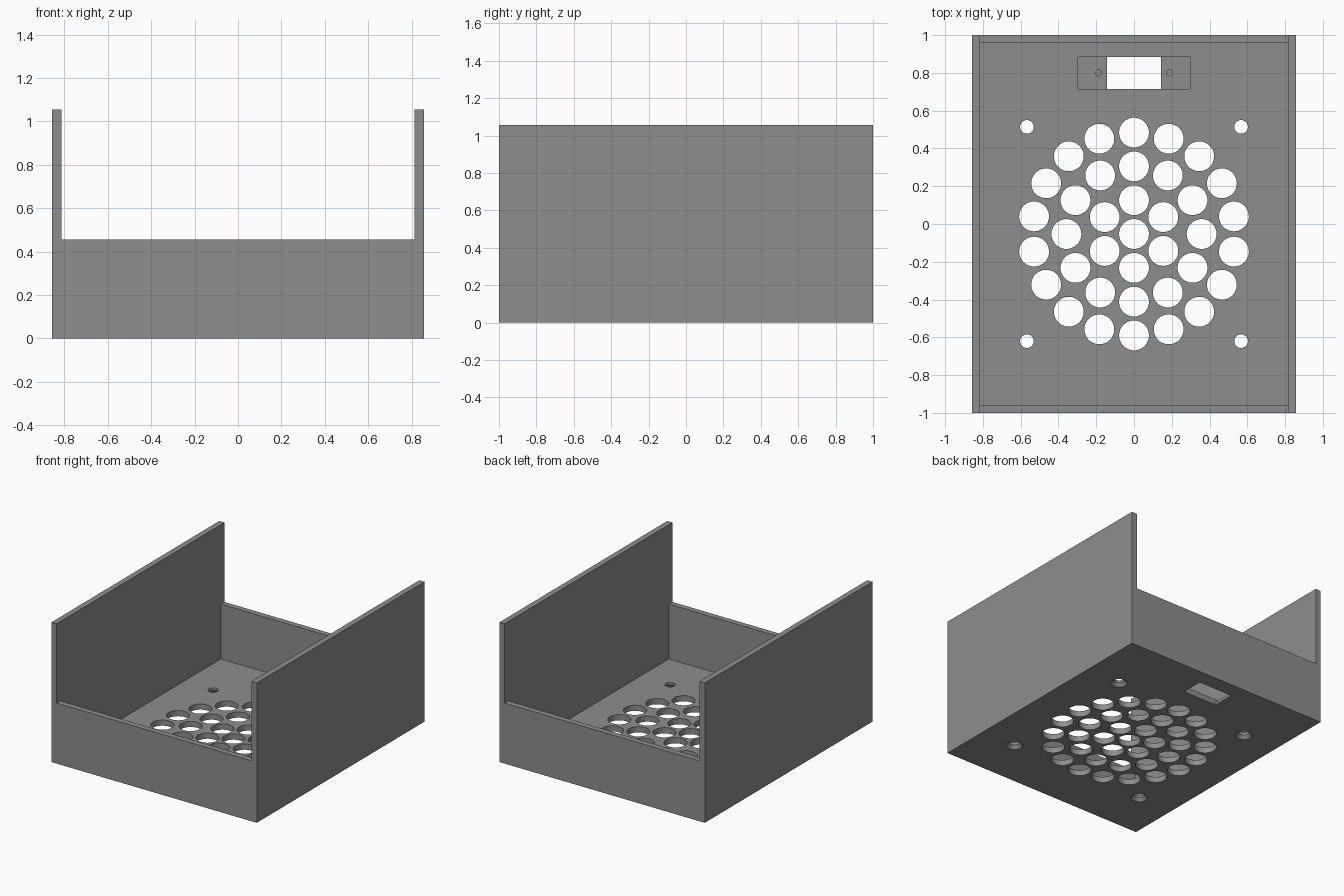
import bpy, bmesh, math
from mathutils import Matrix, Vector

if "Cube" in bpy.data.objects:
    bpy.data.objects.remove(bpy.data.objects["Cube"])

HX, HY = 0.857, 1.0          # half width, half depth
WALL = 0.043                 # wall and floor thickness
SIDE_H, END_H = 1.056, 0.457 # tall sides, low front and back
CY = -0.053                  # centre of the vent pattern

grey = bpy.data.materials.new("grey plastic")
grey.diffuse_color = (0.27, 0.27, 0.27, 1)
grey.use_nodes = True
grey.node_tree.nodes["Principled BSDF"].inputs["Base Color"].default_value = grey.diffuse_color


def finish(name, bm):
    bmesh.ops.recalc_face_normals(bm, faces=bm.faces)
    mesh = bpy.data.meshes.new(name)
    bm.to_mesh(mesh)
    bm.free()
    mesh.materials.append(grey)
    obj = bpy.data.objects.new(name, mesh)
    bpy.context.collection.objects.link(obj)
    return obj


def box(name, x, y, z):
    bm = bmesh.new()
    size = Vector((x[1] - x[0], y[1] - y[0], z[1] - z[0]))
    mid = Vector((x[0] + x[1], y[0] + y[1], z[0] + z[1])) / 2
    bmesh.ops.create_cube(bm, size=1, matrix=Matrix.Translation(mid) @ Matrix.Diagonal(size.to_4d()))
    return finish(name, bm)


def lathes(name, centres, profile, sides):
    """Closed round solids with a (radius, height) profile at each centre."""
    bm = bmesh.new()
    for cx, cy in centres:
        rings = [[bm.verts.new((cx + r * math.cos(math.tau * i / sides),
                                cy + r * math.sin(math.tau * i / sides), z))
                  for i in range(sides)] for r, z in profile]
        for a, b in zip(rings, rings[1:]):
            for i in range(sides):
                j = (i + 1) % sides
                bm.faces.new((a[i], a[j], b[j], b[i]))
        bm.faces.new(rings[0][::-1])
        bm.faces.new(rings[-1])
    return finish(name, bm)


def cut(target, cutter):
    mod = target.modifiers.new("cut", 'BOOLEAN')
    mod.operation, mod.solver, mod.object = 'DIFFERENCE', 'EXACT', cutter
    bpy.context.view_layer.objects.active = target
    bpy.ops.object.modifier_apply(modifier=mod.name)
    bpy.data.objects.remove(cutter)


# Open tray with two tall sides and two low ends
case = box("fan_case", (-HX, HX), (-HY, HY), (0, SIDE_H))
ix, iy = HX - WALL, HY - WALL
cut(case, box("slot", (-ix, ix), (-2, 2), (END_H, 2)))
cut(case, box("cavity", (-ix, ix), (-iy, iy), (WALL, 1)))

# Round vent holes: a centre and three rings
vents = [(0, CY)]
for ring, radius in ((1, 0.179), (2, 0.358), (3, 0.537)):
    n = 6 * ring
    vents += [(radius * math.sin(math.tau * i / n), CY + radius * math.cos(math.tau * i / n))
              for i in range(n)]
cut(case, lathes("vents", vents, [(0.079, -0.1), (0.079, 0.1)], 48))

# Corner screw holes, countersunk from below
screws = [(sx * 0.567, CY + sy * 0.567) for sx in (-1, 1) for sy in (-1, 1)]
cut(case, lathes("screws", screws,
                 [(0.057, -0.1), (0.057, 0), (0.036, 0.025), (0.036, 0.1)], 32))

# Socket recess with a through opening and two blind pilot holes
cut(case, box("recess", (-0.297, 0.297), (0.714, 0.883), (0.022, 0.1)))
cut(case, box("opening", (-0.143, 0.143), (0.714, 0.883), (-0.1, 0.1)))
cut(case, lathes("pilots", [(-0.187, 0.8), (0.187, 0.8)], [(0.016, 0.008), (0.016, 0.1)], 24))

# Smooth round holes, keep sharp edges
bpy.ops.object.select_all(action='DESELECT')
case.select_set(True)
bpy.context.view_layer.objects.active = case
bpy.ops.object.shade_smooth_by_angle(angle=math.radians(30))
